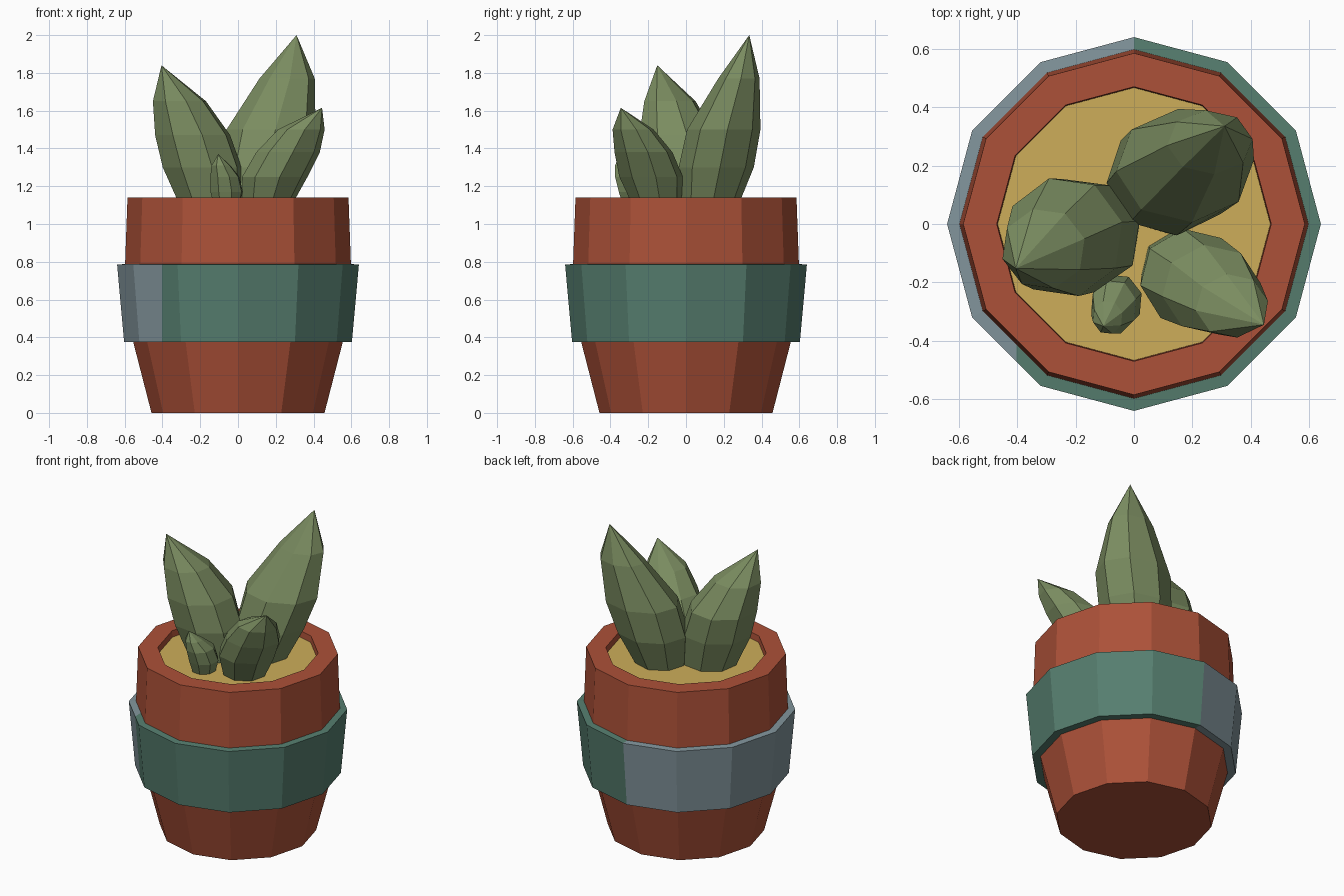
import bpy, bmesh, math

if "Cube" in bpy.data.objects:
    bpy.data.objects.remove(bpy.data.objects["Cube"])


def material(name, rgb):
    lin = [((c / 255 + 0.055) / 1.055) ** 2.4 for c in rgb]
    m = bpy.data.materials.new(name)
    m.diffuse_color = (*lin, 1)
    m.use_nodes = True
    m.node_tree.nodes["Principled BSDF"].inputs["Base Color"].default_value = m.diffuse_color
    return m


TERRACOTTA = material("terracotta", (172, 81, 56))
SAND = material("sand", (205, 174, 90))
TEAL = material("teal", (86, 126, 111))
GREY = material("blue_grey", (130, 149, 156))
LEAF = material("leaf_green", (122, 140, 96))


def finish(name, bm, *mats):
    bmesh.ops.recalc_face_normals(bm, faces=bm.faces)
    me = bpy.data.meshes.new(name)
    bm.to_mesh(me)
    bm.free()
    for m in mats:
        me.materials.append(m)
    ob = bpy.data.objects.new(name, me)
    bpy.context.collection.objects.link(ob)
    return ob


def ring(bm, cx, cy, z, rx, ry, n, turn=0.0):
    pts = [math.tau * i / n + turn for i in range(n)]
    return [bm.verts.new((cx + rx * math.cos(a), cy + ry * math.sin(a), z)) for a in pts]


def bridge(bm, a, b):
    n = len(a)
    for i in range(n):
        j = (i + 1) % n
        bm.faces.new((a[i], a[j], b[j], b[i]))


def lathe(profile, closed=False, n=12):
    """Turn a list of (radius, height) points; ends are capped unless closed."""
    bm = bmesh.new()
    rings = [ring(bm, 0, 0, z, r, r, n) for r, z in profile]
    for a, b in zip(rings, rings[1:]):
        bridge(bm, a, b)
    if closed:
        bridge(bm, rings[-1], rings[0])
    else:
        bm.faces.new(rings[0])
        bm.faces.new(rings[-1])
    return bm


# Pot: tapered body with a thick upper rim, recessed for the soil
pot = lathe([(0.458, 0), (0.556, 0.38), (0.598, 0.78), (0.585, 1.14),
             (0.47, 1.14), (0.465, 1.06)])
finish("pot", pot, TERRACOTTA)

# Soil
finish("soil", lathe([(0.467, 1.05), (0.467, 1.10)]), SAND)

# Band around the pot, with a grey section on the left and back-left
band = lathe([(0.53, 0.375), (0.603, 0.375), (0.64, 0.785), (0.57, 0.79)], closed=True)
SPLIT = -0.403
bmesh.ops.bisect_plane(band, geom=band.verts[:] + band.edges[:] + band.faces[:],
                       plane_co=(SPLIT, 0, 0), plane_no=(1, 0, 0))
for f in band.faces:
    c = f.calc_center_median()
    f.material_index = int(c.x < (0 if c.y > 0 else SPLIT))
finish("band", band, TEAL, GREY)


# Leaves: faceted spindles through elliptical rings, ending in a point
def leaf(name, rings, tip, turn):
    bm = bmesh.new()
    loops = [ring(bm, cx, cy, z, rx, ry, 8, turn) for z, cx, cy, rx, ry in rings]
    for a, b in zip(loops, loops[1:]):
        bridge(bm, a, b)
    bm.faces.new(loops[0])
    top, last = bm.verts.new(tip), loops[-1]
    for i in range(8):
        bm.faces.new((last[i], last[(i + 1) % 8], top))
    finish(name, bm, LEAF)


leaf("large_leaf", [(1.08, 0.09, 0.12, 0.15, 0.15), (1.30, 0.125, 0.16, 0.22, 0.20),
                    (1.50, 0.175, 0.20, 0.237, 0.195), (1.77, 0.26, 0.28, 0.147, 0.11)],
     (0.31, 0.335, 2.0), 0.1)
leaf("left_leaf", [(1.08, -0.14, -0.03, 0.165, 0.15), (1.30, -0.19, -0.04, 0.215, 0.20),
                   (1.47, -0.24, -0.045, 0.205, 0.208), (1.65, -0.31, -0.085, 0.145, 0.14)],
     (-0.405, -0.152, 1.84), 0.25)
leaf("right_leaf", [(1.08, 0.15, -0.15, 0.125, 0.125), (1.25, 0.195, -0.185, 0.175, 0.17),
                    (1.38, 0.265, -0.225, 0.17, 0.155), (1.50, 0.335, -0.28, 0.125, 0.11)],
     (0.445, -0.345, 1.615), 0.15)
leaf("small_leaf", [(1.08, -0.06, -0.26, 0.065, 0.07), (1.17, -0.06, -0.265, 0.09, 0.095),
                    (1.25, -0.07, -0.285, 0.08, 0.095), (1.31, -0.09, -0.32, 0.052, 0.058)],
     (-0.105, -0.35, 1.37), 0.3)
